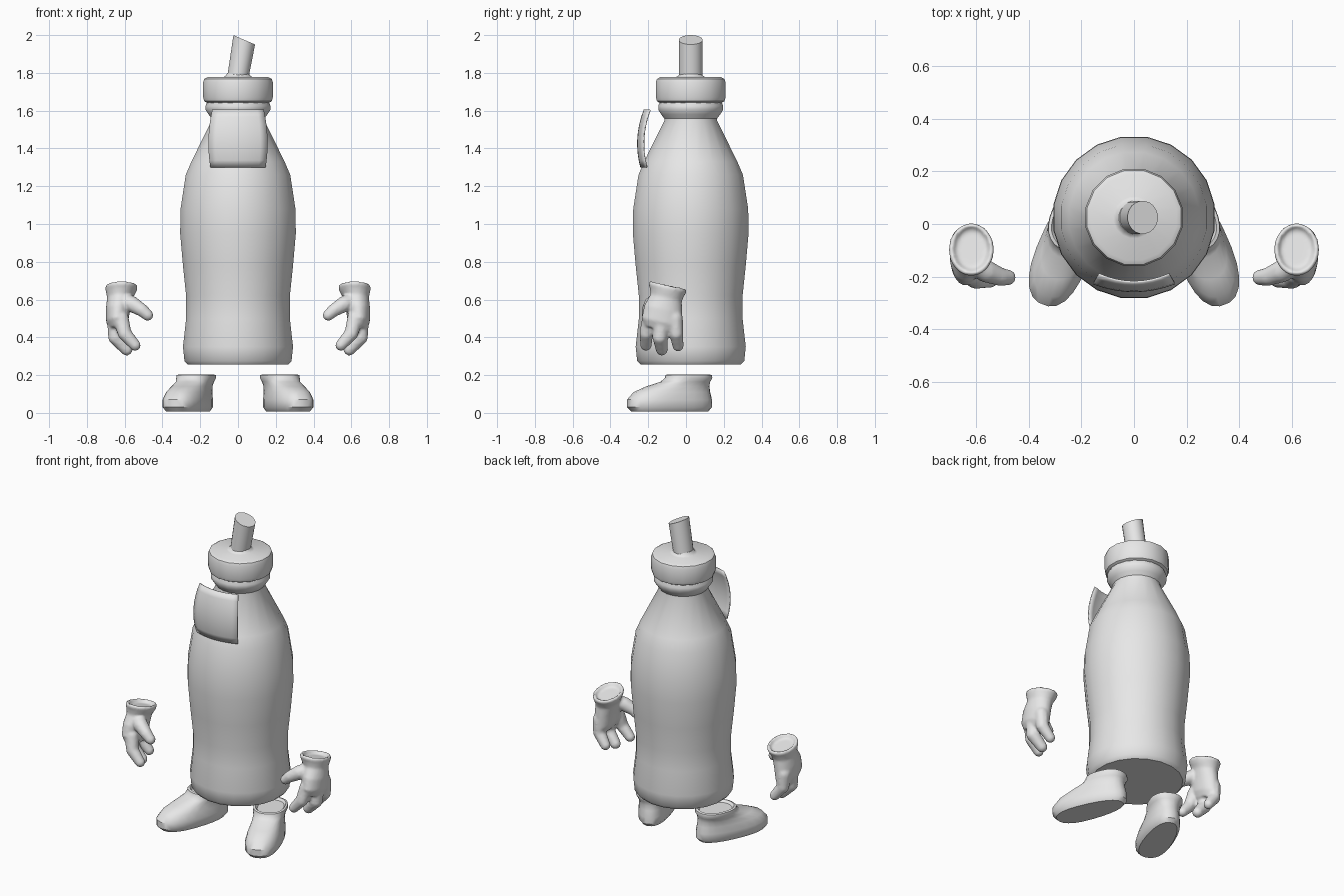
import bpy, bmesh, math
from mathutils import Vector

old = bpy.data.objects.get("Cube")
if old:
    bpy.data.objects.remove(old, do_unlink=True)

grey = bpy.data.materials.new("plain_grey")
grey.use_nodes = True
grey.diffuse_color = (0.8, 0.8, 0.8, 1)
grey.node_tree.nodes["Principled BSDF"].inputs["Base Color"].default_value = (0.8, 0.8, 0.8, 1)


def add_object(name, bm, mirror=False, angle=40):
    """Turn a bmesh into a smooth shaded object, optionally reflected in x."""
    if mirror:
        for v in bm.verts:
            v.co.x *= -1
    bmesh.ops.recalc_face_normals(bm, faces=bm.faces)
    mesh = bpy.data.meshes.new(name)
    bm.to_mesh(mesh)
    bm.free()
    mesh.materials.append(grey)
    obj = bpy.data.objects.new(name, mesh)
    bpy.context.collection.objects.link(obj)
    bpy.ops.object.select_all(action="DESELECT")
    obj.select_set(True)
    bpy.context.view_layer.objects.active = obj
    bpy.ops.object.shade_smooth_by_angle(angle=math.radians(angle))
    return obj


def loft(bm, rings, n, power=1.0):
    """Skin a stack of closed rings (centre, u, v, taper) and cap both ends."""
    def bent(a):
        return math.copysign(abs(a) ** power, a)

    loops = []
    for c, u, v, taper in rings:
        loop = []
        for i in range(n):
            a = math.tau * (i + 0.5) / n
            co, si = bent(math.cos(a)), bent(math.sin(a))
            loop.append(bm.verts.new(Vector(c) + Vector(u) * co + Vector(v) * si * (1 + taper * co)))
        loops.append(loop)
    for low, high in zip(loops, loops[1:]):
        for i in range(n):
            j = (i + 1) % n
            bm.faces.new((low[i], low[j], high[j], high[i]))
    bm.faces.new(loops[0][::-1])
    bm.faces.new(loops[-1])


def lathe(name, profile, n):
    """Turn a (radius, height) profile about the bottle axis."""
    bm = bmesh.new()
    loft(bm, [((0, 0.025, z), (r, 0, 0), (0, r, 0), 0) for r, z in profile], n)
    return add_object(name, bm)


# Bottle and its screw cap
lathe("bottle_body", [(0.268, 0.255), (0.287, 0.275), (0.295, 0.35), (0.278, 0.5), (0.278, 0.62),
                      (0.295, 0.78), (0.31, 0.95), (0.308, 1.08), (0.28, 1.26), (0.25, 1.33),
                      (0.14, 1.55), (0.143, 1.57)], 20)
lathe("neck_collar", [(0.135, 1.55), (0.158, 1.58), (0.174, 1.605), (0.174, 1.625), (0.16, 1.66)], 20)
lathe("cap", [(0.165, 1.64), (0.182, 1.65), (0.188, 1.67), (0.188, 1.75), (0.182, 1.768),
              (0.165, 1.777), (0.08, 1.777), (0.066, 1.785), (0.058, 1.8)], 16)

# Slanted drinking straw
bm = bmesh.new()
loft(bm, [((-0.005, 0.025, 1.75), (0.057, 0, 0), (0, 0.063, 0), 0),
          ((0.033, 0.025, 1.975), (0.058, 0, -0.025), (0, 0.063, 0), 0)], 20)
add_object("straw", bm)

# Curved bib plate on the chest
bm = bmesh.new()
bmesh.ops.create_grid(bm, x_segments=8, y_segments=8, size=1)
for v in bm.verts:
    s, t = v.co.x, (v.co.y + 1) / 2
    width = 0.145 - 0.01 * t + 0.06 * t * (1 - t)
    depth = -0.238 + 0.018 * t - 0.1 * t * (1 - t) + 0.03 * s * s
    v.co = (s * width, depth, 1.3 + 0.305 * t)
bib = add_object("bib", bm)
solid = bib.modifiers.new("thickness", "SOLIDIFY")
solid.thickness = 0.008
solid.offset = 0


# Shoes: outlines stacked upwards (height, heel end, toe end, heel width, toe width)
SHOE = [(0.008, -0.11, 0.32, 0.075, 0.095), (0.03, -0.13, 0.342, 0.09, 0.112),
        (0.07, -0.13, 0.342, 0.09, 0.112), (0.11, -0.12, 0.305, 0.088, 0.1),
        (0.14, -0.115, 0.235, 0.087, 0.088), (0.165, -0.118, 0.15, 0.09, 0.09),
        (0.185, -0.128, 0.125, 0.098, 0.098), (0.2, -0.125, 0.12, 0.096, 0.096),
        (0.204, -0.112, 0.108, 0.085, 0.085), (0.19, -0.1, 0.095, 0.075, 0.075)]


def shoe(name, mirror):
    forward = Vector((0.36, -0.93, 0)).normalized()
    side = Vector((-forward.y, forward.x, 0))
    ankle = Vector((0.222, 0.012, 0))
    rings = []
    for z, heel, toe, wh, wt in SHOE:
        centre = ankle + forward * (heel + toe) / 2 + Vector((0, 0, z))
        rings.append((centre, forward * (toe - heel) / 2, side * (wh + wt) / 2, (wt - wh) / (wt + wh)))
    bm = bmesh.new()
    loft(bm, rings, 24, 0.85)
    add_object(name, bm, mirror)


# Gloves: rolled cuff and palm sections (x, y, z, half width, half depth)
PALM = [(0.615, -0.095, 0.655, 0.06, 0.075), (0.617, -0.095, 0.668, 0.066, 0.08),
        (0.617, -0.095, 0.68, 0.077, 0.092), (0.617, -0.097, 0.665, 0.087, 0.102),
        (0.619, -0.1, 0.642, 0.081, 0.092), (0.625, -0.105, 0.61, 0.068, 0.083),
        (0.635, -0.12, 0.55, 0.065, 0.1), (0.64, -0.127, 0.48, 0.058, 0.108),
        (0.64, -0.128, 0.44, 0.04, 0.09)]
# Each digit is a path of (x, y, z, radius)
DIGITS = [
    [(0.62, -0.14, 0.6, 0.045), (0.56, -0.18, 0.575, 0.044), (0.51, -0.2, 0.545, 0.036), (0.478, -0.203, 0.517, 0.031)],
    [(0.62, -0.19, 0.5, 0.044), (0.6, -0.21, 0.42, 0.038), (0.545, -0.212, 0.358, 0.031)],
    [(0.65, -0.13, 0.5, 0.047), (0.648, -0.138, 0.4, 0.041), (0.59, -0.128, 0.335, 0.033)],
    [(0.65, -0.06, 0.5, 0.045), (0.65, -0.052, 0.42, 0.038), (0.6, -0.042, 0.355, 0.031)],
]


def glove(name, mirror):
    bm = bmesh.new()
    loft(bm, [((x, y, z), (rx, 0, 0), (0, ry, -0.22 * ry), 0) for x, y, z, rx, ry in PALM], 24)
    for path in DIGITS:
        for a, b in zip(path, path[1:]):
            for step in range(7):
                x, y, z, r = Vector(a).lerp(Vector(b), step / 6)
                ball = bmesh.ops.create_icosphere(bm, subdivisions=2, radius=r)
                bmesh.ops.translate(bm, verts=ball["verts"], vec=(x, y, z))
    obj = add_object(name, bm, mirror)
    merge = obj.modifiers.new("merge", "REMESH")
    merge.mode = "VOXEL"
    merge.voxel_size = 0.008
    merge.use_smooth_shade = True
    relax = obj.modifiers.new("relax", "SMOOTH")
    relax.factor = 0.5
    relax.iterations = 5


for label, flip in (("left", False), ("right", True)):
    shoe(label + "_shoe", flip)
    glove(label + "_glove", flip)
